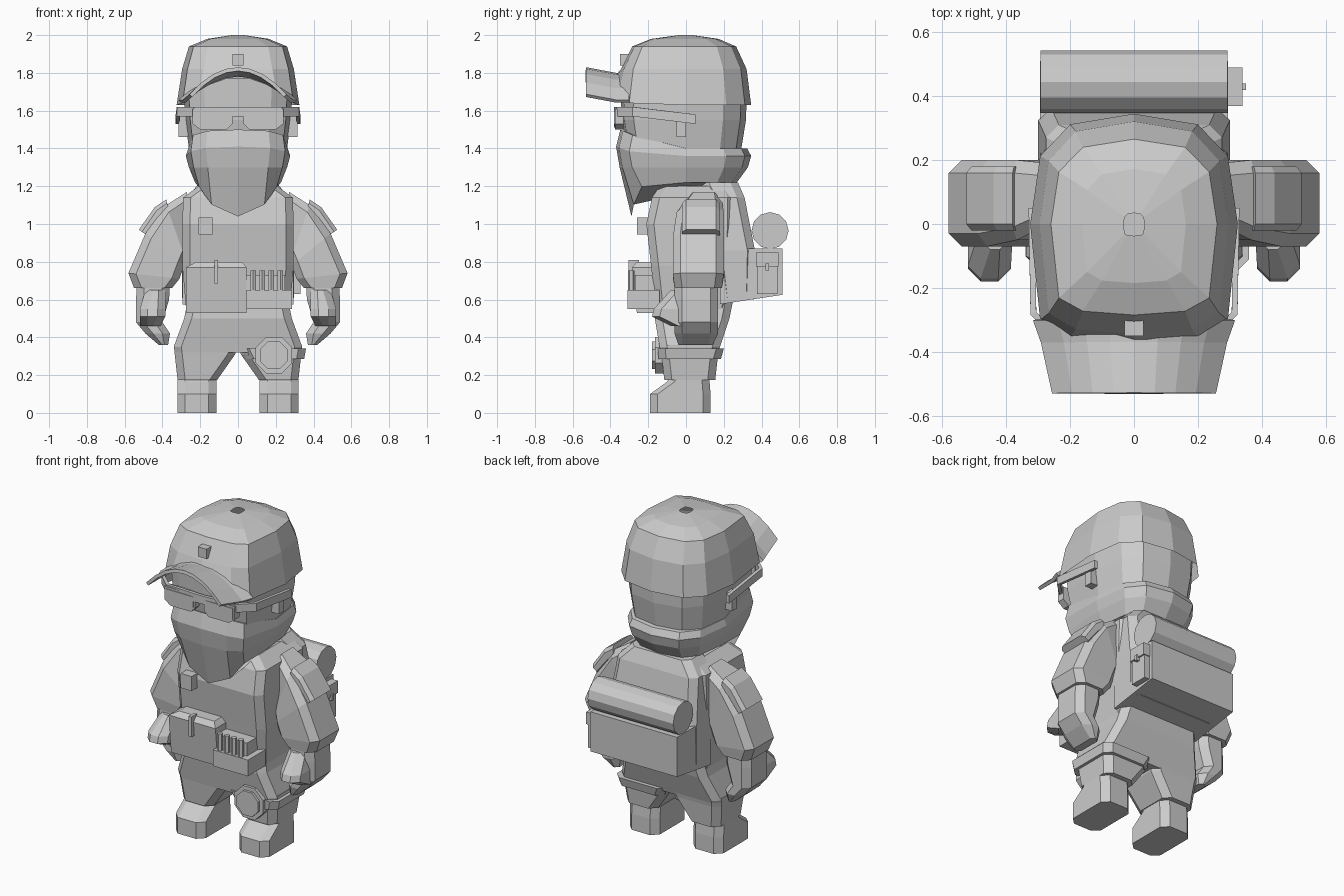
import bpy, bmesh
from math import sin, cos, pi, hypot, copysign

default_cube = bpy.data.objects.get("Cube")
if default_cube:
    bpy.data.objects.remove(default_cube)

# One plain colour for everything
shade = 0.6
grey = bpy.data.materials.new("plain grey")
grey.use_nodes = True
grey.diffuse_color = (shade, shade, shade, 1)
grey.node_tree.nodes["Principled BSDF"].inputs["Base Color"].default_value = grey.diffuse_color


def loft(name, rings, mirrored=False, closed=True, capped=True, thickness=0):
    """Skin a list of equally long point rings into one object."""
    bm = bmesh.new()
    rows = [[bm.verts.new(point) for point in ring] for ring in rings]
    count = len(rows[0])
    for lower, upper in zip(rows, rows[1:]):
        for i in range(count if closed else count - 1):
            j = (i + 1) % count
            bm.faces.new((lower[i], lower[j], upper[j], upper[i]))
    if closed and capped:
        bm.faces.new(rows[0])
        bm.faces.new(rows[-1])
    bmesh.ops.remove_doubles(bm, verts=bm.verts, dist=0.001)
    bmesh.ops.recalc_face_normals(bm, faces=bm.faces)
    mesh = bpy.data.meshes.new(name)
    bm.to_mesh(mesh)
    bm.free()
    mesh.materials.append(grey)
    part = bpy.data.objects.new(name, mesh)
    bpy.context.collection.objects.link(part)
    if thickness:
        solid = part.modifiers.new("thickness", "SOLIDIFY")
        solid.thickness, solid.offset = thickness, 0
    if mirrored:
        part.modifiers.new("mirror", "MIRROR")


def level(z, x, y, chamfer=.04):
    """Chamfered rectangle; a pair of heights tilts it from its inner to its outer end."""
    low, high = z if isinstance(z, tuple) else (z, z)
    inner, outer = x
    front, back = y
    cut = chamfer / hypot(outer - inner, high - low)
    outline = [(cut, front), (1 - cut, front), (1, front + chamfer), (1, back - chamfer),
               (1 - cut, back), (cut, back), (0, back - chamfer), (0, front + chamfer)]
    return [(inner + (outer - inner) * t, depth, low + (high - low) * t) for t, depth in outline]


def centred(z, half_width, y):
    return level(z, (-half_width, half_width), y)


def box(name, x, y, z, mirrored=False):
    loft(name, [level(height, x, y, chamfer=0) for height in z], mirrored)


def drum(name, centre, radius, depth, sides, rotation=(0, 0, 0)):
    bpy.ops.mesh.primitive_cylinder_add(vertices=sides, radius=radius, depth=depth,
                                        location=centre, rotation=rotation)
    bpy.context.object.name = name
    bpy.context.object.data.materials.append(grey)


def oval(z, wide, deep, lift=0, power=1):
    """Head outline, squarer at the face; lift raises the front of the ring."""
    ring = []
    for step in range(12):
        side, front = sin(pi * step / 6), cos(pi * step / 6)
        x = copysign(.325 * abs(side) ** .7, side)
        y = -.37 * front ** .3 if front > 0 else .345 * abs(front) ** .7
        ring.append((x * wide, y * deep, z + lift * max(0, front) ** power))
    return ring


# Head and cap; the cap's rim rises over the brow
loft("head", [oval(z=1.2, wide=.55, deep=.65), oval(z=1.4, wide=.8, deep=.85),
              oval(z=1.55, wide=.86, deep=.92), oval(z=1.77, wide=.9, deep=.94)])
loft("cap", [oval(z=1.63, wide=1, deep=1, lift=.16, power=4),
             oval(z=1.82, wide=.91, deep=.93), oval(z=1.94, wide=.8, deep=.77),
             oval(z=1.98, wide=.5, deep=.5), oval(z=2, wide=.1, deep=.1)], capped=False)
box("cap_badge", x=(-.03, .03), y=(-.35, -.3), z=(1.84, 1.9))


# Arched brim, narrowing forwards
def brim_row(y, half_width, lift):
    spread = [step / 4 for step in range(-4, 5)]
    return [(t * half_width, y, 1.65 + lift + .14 * (1 - t * t)) for t in spread]


loft("cap_brim", [brim_row(y=-.3, half_width=.31, lift=0),
                  brim_row(y=-.37, half_width=.285, lift=0),
                  brim_row(y=-.53, half_width=.25, lift=.03)], closed=False, thickness=.02)

# Face scarf, pointed at the front
loft("face_scarf", [oval(z=1.4, wide=.81, deep=.94, lift=.1, power=.5),
                    oval(z=1.36, wide=.85, deep=1, lift=.05),
                    oval(z=1.3, wide=.8, deep=.95),
                    oval(z=1.22, wide=.7, deep=.78, lift=-.18, power=3)])

# Glasses and ears
arm_path = [(0, -.37, 1.57), (.23, -.36, 1.57), (.315, -.28, 1.57), (.32, .05, 1.53)]
loft("glasses_arm", [[(x, y, z), (x, y, z + .05)] for x, y, z in arm_path],
     mirrored=True, closed=False, thickness=.02)
for name, inset, front in (("glasses_frame", 0, -.375), ("glasses_lens", .012, -.38)):
    loft(name, [level(z + raised * inset, (inner + inset, outer - inset), (front, -.33), chamfer=0)
                for z, inner, outer, raised in ((1.5, .06, .2, 1), (1.53, .03, .24, 0),
                                                (1.61, .03, .24, -1))], mirrored=True)
box("ear", x=(.24, .315), y=(-.05, 0), z=(1.46, 1.57), mirrored=True)

# Torso with vest
drum("neck", centre=(0, .03, 1.18), radius=.18, depth=.16, sides=8)
loft("vest", [centred(z=.55, half_width=.275, y=(-.16, .23)),
              centred(z=.78, half_width=.295, y=(-.185, .25)),
              centred(z=1, half_width=.295, y=(-.21, .26)),
              centred(z=1.14, half_width=.29, y=(-.18, .26)),
              centred(z=1.2, half_width=.21, y=(-.14, .24))])
box("chest_pocket", x=(-.21, -.135), y=(-.26, -.18), z=(.945, 1.035))

# Sleeves swing outwards from the shoulder to the hem
loft("sleeve", [level(z=(.85, 1.17), x=(.25, .27), y=(0, .19)),
                level(z=(.82, 1.1), x=(.28, .38), y=(-.05, .2)),
                level(z=(.78, .95), x=(.285, .49), y=(-.07, .2)),
                level(z=(.71, .74), x=(.31, .58), y=(-.07, .2)),
                level(z=.66, x=(.35, .55), y=(-.06, .19))], mirrored=True)
plate_depth = (-.02, .18)
loft("shoulder_plate", [level(z=(1.05, 1.13), x=(.36, .38), y=plate_depth, chamfer=.02),
                        level(z=(1.02, 1.09), x=(.4, .44), y=plate_depth, chamfer=.02),
                        level(z=(.93, .97), x=(.47, .525), y=plate_depth, chamfer=.02)],
     mirrored=True)

# Gloves with the thumbs forward
palm_depth = (-.06, .17)
loft("glove", [level(z=.68, x=(.36, .535), y=palm_depth),
               level(z=.6, x=(.365, .54), y=palm_depth),
               level(z=.48, x=(.4, .54), y=palm_depth),
               level(z=.42, x=(.36, .49), y=palm_depth),
               level(z=.36, x=(.37, .42), y=(-.04, .14), chamfer=.02)], mirrored=True)
loft("thumb", [level(z=.65, x=(.38, .49), y=(-.08, .02)),
               level(z=.55, x=(.385, .52), y=(-.17, .02)),
               level(z=.51, x=(.385, .52), y=(-.18, .02)),
               level(z=.46, x=(.41, .52), y=(-.08, .02))], mirrored=True)

# Trousers and boots
loft("hips", [centred(z=.6, half_width=.265, y=(-.155, .25)),
              centred(z=.5, half_width=.285, y=(-.165, .23)),
              centred(z=.35, half_width=.34, y=(-.14, .18)),
              centred(z=.32, half_width=.335, y=(-.135, .17))])
loft("trouser_leg", [level(z=.36, x=(0, .34), y=(-.135, .18)),
                     level(z=.31, x=(.015, .335), y=(-.13, .17)),
                     level(z=.175, x=(.11, .32), y=(-.115, .155))], mirrored=True)
boot_width = (.115, .32)
loft("boot", [level(z=0, x=boot_width, y=(-.19, .13)),
              level(z=.1, x=boot_width, y=(-.19, .13)),
              level(z=.165, x=boot_width, y=(-.1, .125)),
              level(z=.2, x=boot_width, y=(-.08, .12))], mirrored=True)

# Thigh pouch and strap on the left leg
facing_front = (pi / 2, pi / 8, 0)
loft("thigh_strap", [level(z=.285, x=(.045, .35), y=(-.145, .185)),
                     level(z=.34, x=(.02, .36), y=(-.15, .2))])
drum("thigh_pouch", (.19, -.13, .305), radius=.105, depth=.07, sides=8, rotation=facing_front)
drum("thigh_pouch_lid", (.19, -.15, .305), radius=.08, depth=.06, sides=8, rotation=facing_front)

# Belt pouches and cartridges
pouch_width = (-.275, .045)
loft("belt_pouch", [level(z=.53, x=pouch_width, y=(-.26, -.14), chamfer=0),
                    level(z=.77, x=pouch_width, y=(-.285, -.16), chamfer=0),
                    level(z=.8, x=(-.22, .02), y=(-.26, -.17), chamfer=0)])
box("pouch_strap", x=(-.125, -.105), y=(-.305, -.25), z=(.685, .81))
box("cartridge_pouch", x=(.045, .285), y=(-.31, -.14), z=(.55, .65))
box("cartridge_rack", x=(.045, .25), y=(-.27, -.16), z=(.65, .73))
for slot in range(4):
    drum("cartridge", centre=(.08 + slot * .048, -.29, .7), radius=.017, depth=.11, sides=6)

# Backpack, bedroll and side pocket
loft("backpack", [centred(z=.6, half_width=.295, y=(.18, .36)),
                  centred(z=.86, half_width=.3, y=(.15, .365)),
                  centred(z=1.14, half_width=.275, y=(.12, .31)),
                  centred(z=1.22, half_width=.2, y=(.08, .275))])
base_profile = [(.18, .575), (.51, .625), (.51, .87), (.18, .87)]
loft("backpack_base", [[(x, y, z) for y, z in base_profile] for x in (-.295, .295)])
drum("bedroll", (0, .445, .965), radius=.098, depth=.585, sides=12, rotation=(0, pi / 2, 0))
box("side_pocket", x=(.29, .33), y=(.375, .485), z=(.63, .845))
box("side_pocket_flap", x=(.29, .34), y=(.37, .49), z=(.775, .85))
box("side_pocket_clasp", x=(.33, .35), y=(.42, .44), z=(.755, .79))
